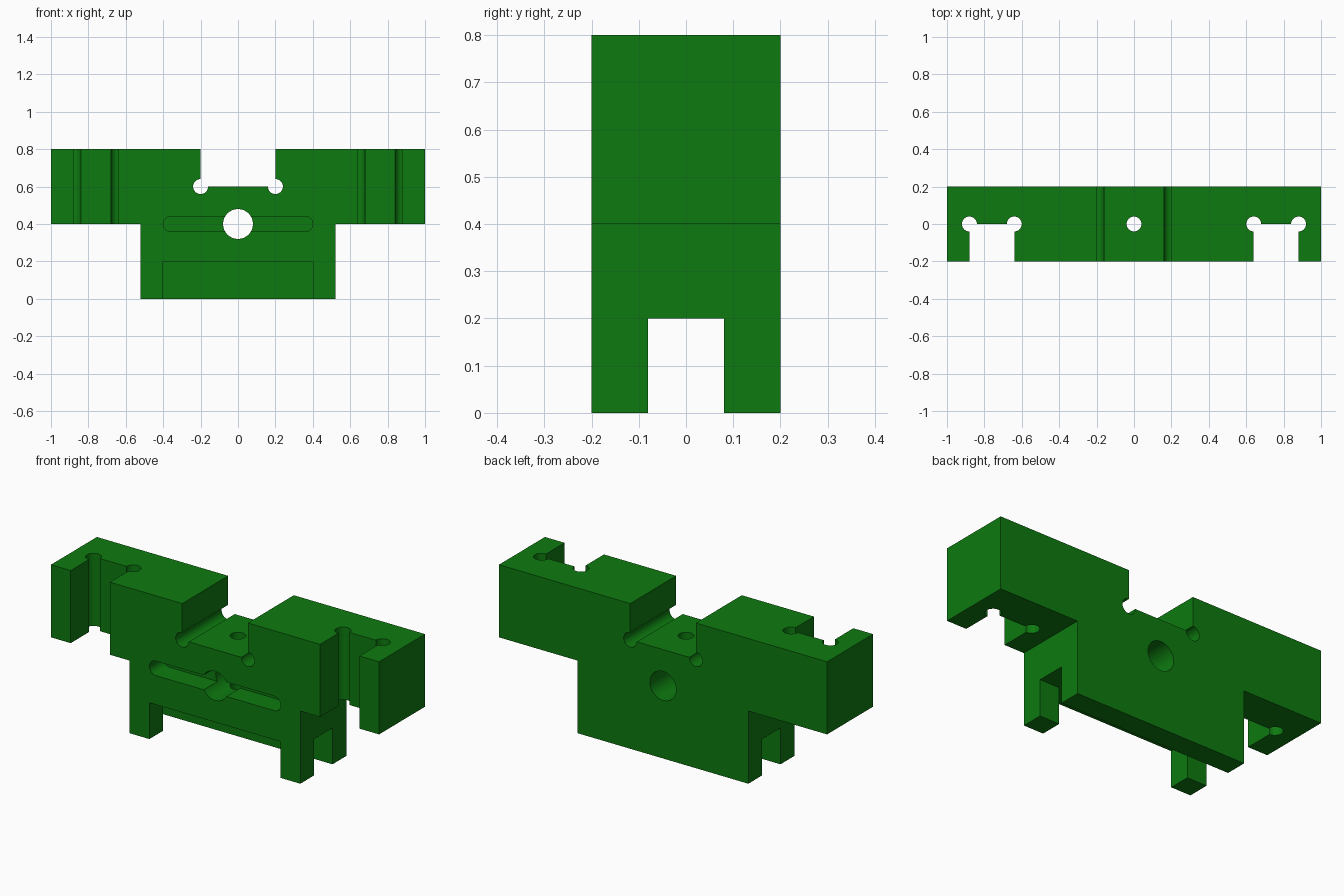
import bpy, bmesh, math
from mathutils import Vector

if "Cube" in bpy.data.objects:
    bpy.data.objects.remove(bpy.data.objects["Cube"], do_unlink=True)

green = bpy.data.materials.new("green")
green.use_nodes = True
colour = (0.004, 0.195, 0.005, 1)
green.diffuse_color = colour
green.node_tree.nodes["Principled BSDF"].inputs["Base Color"].default_value = colour


def prism(name, profile, axis, lo, hi):
    """Extrude a 2D profile along y (x, z points) or z (x, y points)."""
    bm = bmesh.new()
    if axis == "y":
        pts, step = [(a, lo, b) for a, b in profile], Vector((0, hi - lo, 0))
    else:
        pts, step = [(a, b, lo) for a, b in profile], Vector((0, 0, hi - lo))
    face = bm.faces.new([bm.verts.new(p) for p in pts])
    res = bmesh.ops.extrude_face_region(bm, geom=[face])
    verts = [g for g in res["geom"] if isinstance(g, bmesh.types.BMVert)]
    bmesh.ops.translate(bm, verts=verts, vec=step)
    bmesh.ops.recalc_face_normals(bm, faces=bm.faces)
    mesh = bpy.data.meshes.new(name)
    bm.to_mesh(mesh)
    bm.free()
    mesh.materials.append(green)
    obj = bpy.data.objects.new(name, mesh)
    bpy.context.collection.objects.link(obj)
    return obj


def arc(cx, cy, r, start=0, sweep=360, n=32):
    count = n if sweep == 360 else n + 1
    return [(cx + r * math.cos(math.radians(start + sweep * i / n)),
             cy + r * math.sin(math.radians(start + sweep * i / n))) for i in range(count)]


def rect(x0, x1, y0, y1):
    return [(x0, y0), (x1, y0), (x1, y1), (x0, y1)]


# T-shaped block
body = prism("carriage_block",
             [(-0.52, 0), (0.52, 0), (0.52, 0.4), (1, 0.4),
              (1, 0.8), (-1, 0.8), (-1, 0.4), (-0.52, 0.4)], "y", -0.2, 0.2)

# Top notch, cross bore, vertical bore
cutters = [
    prism("top_notch_cutter", rect(-0.2, 0.2, 0.6, 1), "y", -0.5, 0.5),
    prism("cross_bore_cutter", arc(0, 0.4, 0.08), "y", -0.5, 0.5),
    prism("vertical_bore_cutter", arc(0, 0, 0.04), "z", -0.5, 1.2),
    # Front slot with round ends
    prism("front_slot_cutter",
          arc(0.36, 0.4, 0.04, -90, 180, 16) + arc(-0.36, 0.4, 0.04, 90, 180, 16),
          "y", -0.5, -0.08),
    # Bottom channel, open to the front between the legs
    prism("leg_channel_cutter",
          [(-0.8, -0.08), (-0.4, -0.08), (-0.4, -0.5), (0.4, -0.5),
           (0.4, -0.08), (0.8, -0.08), (0.8, 0.08), (-0.8, 0.08)], "z", -0.3, 0.2),
]
# Arm notches and the round corner reliefs, on both sides
for s in (-1, 1):
    cutters.append(prism("arm_notch_cutter", rect(*sorted((0.64 * s, 0.88 * s)), -0.5, 0),
                         "z", 0.2, 1.2))
    for x in (0.64, 0.88):
        cutters.append(prism("arm_relief_cutter", arc(x * s, 0, 0.04), "z", 0.2, 1.2))
    cutters.append(prism("top_relief_cutter", arc(0.2 * s, 0.6, 0.04), "y", -0.5, 0.5))

bpy.ops.object.select_all(action="DESELECT")
bpy.context.view_layer.objects.active = body
body.select_set(True)
for cutter in cutters:
    mod = body.modifiers.new("cut", "BOOLEAN")
    mod.operation = "DIFFERENCE"
    mod.solver = "EXACT"
    mod.object = cutter
    bpy.ops.object.modifier_apply(modifier=mod.name)
for cutter in cutters:
    bpy.data.objects.remove(cutter, do_unlink=True)

bpy.ops.object.shade_smooth_by_angle(angle=math.radians(30))
